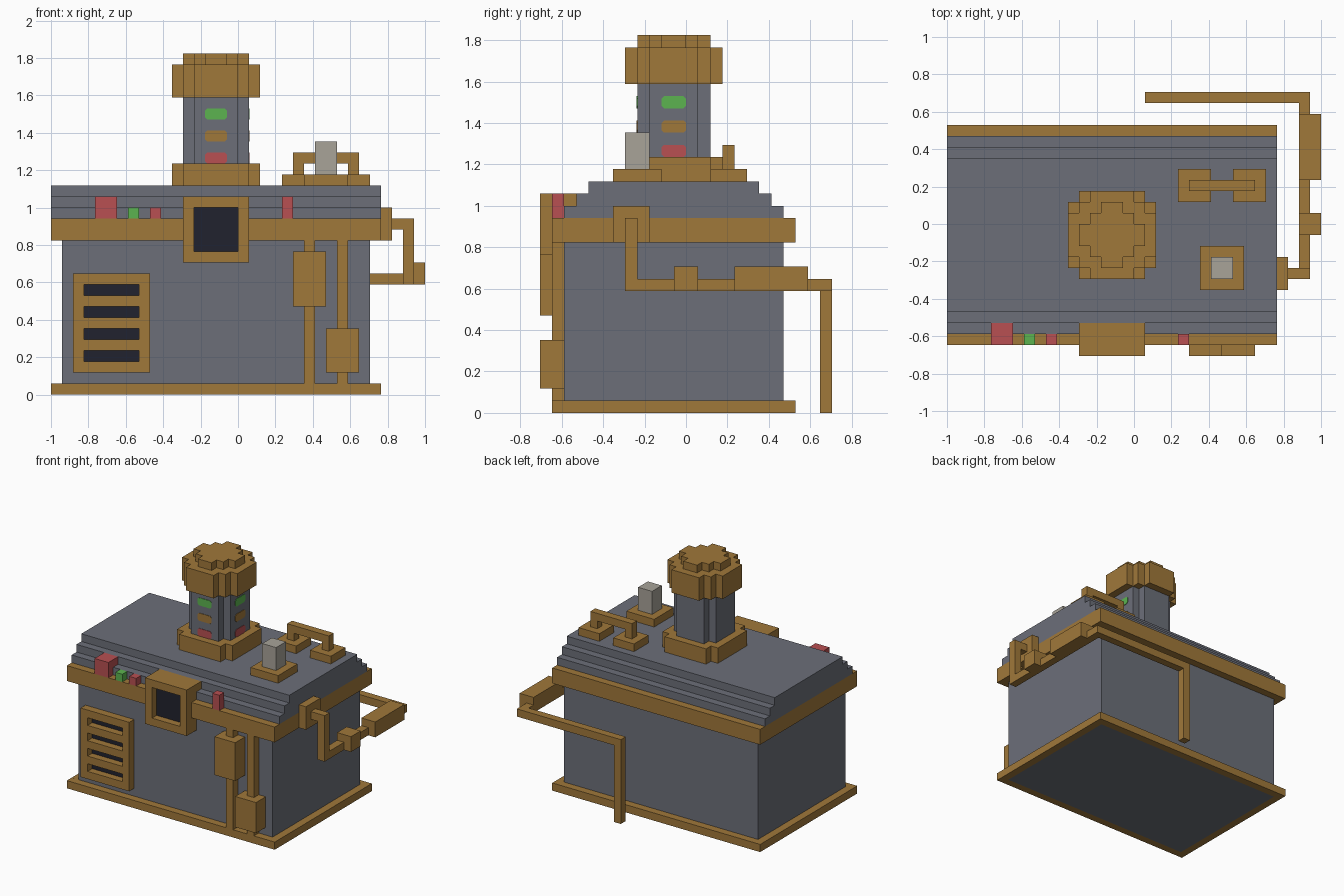
import bpy, bmesh

if "Cube" in bpy.data.objects:
    bpy.data.objects.remove(bpy.data.objects["Cube"])

V = 1 / 17  # block unit: every part sits on this grid


def material(name, rgb):
    lin = [((c / 255 + 0.055) / 1.055) ** 2.4 for c in rgb]
    m = bpy.data.materials.new(name)
    m.diffuse_color = (*lin, 1)
    m.use_nodes = True
    m.node_tree.nodes["Principled BSDF"].inputs["Base Color"].default_value = m.diffuse_color
    return m


BRASS = material("brass", (160, 120, 58))
GREY = material("steel grey", (108, 111, 121))
DARK = material("dark", (33, 34, 46))
RED = material("red", (184, 80, 82))
GREEN = material("green", (92, 180, 80))
PALE = material("pale grey", (168, 163, 153))


def finish(name, mat, bm):
    bmesh.ops.recalc_face_normals(bm, faces=bm.faces)
    bmesh.ops.scale(bm, vec=(V, V, V), verts=bm.verts)
    me = bpy.data.meshes.new(name)
    bm.to_mesh(me)
    bm.free()
    me.materials.append(mat)
    ob = bpy.data.objects.new(name, me)
    bpy.context.collection.objects.link(ob)
    return ob


def blocks(name, mat, *boxes):
    """One object from boxes given as (x0, x1, y0, y1, z0, z1) in block units."""
    bm = bmesh.new()
    for x0, x1, y0, y1, z0, z1 in boxes:
        verts = bmesh.ops.create_cube(bm, size=1)["verts"]
        for v in verts:
            v.co = (x1 if v.co.x > 0 else x0,
                    y1 if v.co.y > 0 else y0,
                    z1 if v.co.z > 0 else z0)
    return finish(name, mat, bm)


def prism(name, mat, points, push):
    bm = bmesh.new()
    face = bm.faces.new([bm.verts.new(p) for p in points])
    top = bmesh.ops.extrude_face_region(bm, geom=[face])["geom"]
    bmesh.ops.translate(bm, vec=push, verts=[g for g in top if isinstance(g, bmesh.types.BMVert)])
    return finish(name, mat, bm)


def mirror_quarter(q):
    r = q[::-1]
    return (q + [(-x, y) for x, y in r] + [(-x, -y) for x, y in q] + [(x, -y) for x, y in r])


def stepped_round(name, mat, quarter, z0, z1):
    """Blocky round slab of the tower, centred on the tower axis."""
    pts = [(x - 2, y - 1, z0) for x, y in mirror_quarter(quarter)]
    prism(name, mat, pts, (0, 0, z1 - z0))


def rim(x0, x1, y0, y1, z0, z1, t=1):
    """Four bars forming a horizontal ring."""
    return [(x0, x1, y0, y0 + t, z0, z1), (x0, x1, y1 - t, y1, z0, z1),
            (x0, x0 + t, y0 + t, y1 - t, z0, z1), (x1 - t, x1, y0 + t, y1 - t, z0, z1)]


# Cabinet body, base rim, upper band and stepped roof
blocks("cabinet_body", GREY, (-16, 12, -10, 8, 0, 14))
blocks("base_rim", BRASS, *rim(-17, 13, -11, 9, 0, 1))
blocks("upper_band", BRASS, (-17, 13, -11, 9, 14, 16))
for i in range(3):
    blocks(f"roof_step_{i + 1}", GREY, (-17, 13, -10 + i, 8 - i, 16 + i, 17 + i))

# Tower
stepped_round("tower_base", BRASS, [(4, 3), (3, 3), (3, 4)], 19, 21)
stepped_round("tower_shaft", GREY, [(3, 2), (2, 2), (2, 3)], 21, 27)
stepped_round("tower_cap", BRASS, [(4, 2), (3, 2), (3, 3), (2, 3), (2, 4)], 27, 30)
stepped_round("tower_cap_top", BRASS, [(3, 1), (2, 1), (2, 2), (1, 2), (1, 3)], 30, 31)

# Signal lights on the tower's front and right faces
light = mirror_quarter([(1, 0.3), (0.8, 0.5)])
for label, mat, z in (("red", RED, 21.5), ("amber", BRASS, 23.5), ("green", GREEN, 25.5)):
    prism(f"front_{label}_light", mat, [(a - 2, -4, z + b) for a, b in light], (0, -0.06, 0))
    prism(f"side_{label}_light", mat, [(1, a - 1, z + b) for a, b in light], (0.06, 0, 0))

# Monitor with recessed screen
blocks("monitor_frame", BRASS, (-5, 1, -11, -9, 12, 18),
       (-5, 1, -12, -11, 12, 13), (-5, 1, -12, -11, 17, 18),
       (-5, -4, -12, -11, 13, 17), (0, 1, -12, -11, 13, 17))
blocks("monitor_screen", DARK, (-4, 0, -11.06, -11, 13, 17))

# Vent grille with dark slots
blocks("vent_grille", BRASS, (-15, -14, -11, -10, 2, 11), (-9, -8, -11, -10, 2, 11),
       *[(-14, -9, -11, -10, z, z + 1) for z in range(2, 11, 2)])
blocks("vent_slots", DARK, *[(-14, -9, -10.06, -10, z, z + 1) for z in range(3, 10, 2)])

# Buttons along the band
blocks("large_red_button", RED, (-13, -11, -11, -9, 16, 18))
blocks("green_button", GREEN, (-10, -9, -11, -10, 16, 17))
blocks("small_red_button", RED, (-8, -7, -11, -10, 16, 17))
blocks("tall_red_button", RED, (4, 5, -11, -10, 16, 18))

# Front pipes with valve boxes
for n, x, z0, z1 in ((1, 6, 8, 13), (2, 9, 2, 6)):
    blocks(f"front_pipe_{n}", BRASS, (x, x + 1, -11, -10, 1, z0), (x, x + 1, -11, -10, z1, 14),
           (x - 1, x + 2, -12, -10, z0, z1))

# Roof cap and handle
blocks("roof_plug_base", BRASS, (6, 10, -6, -2, 19, 20))
blocks("roof_plug", PALE, (7, 9, -5, -3, 20, 23))
blocks("roof_handle", BRASS, (4, 7, 2, 5, 19, 20), (9, 12, 2, 5, 19, 20),
       (5, 6, 3, 4, 20, 21), (10, 11, 3, 4, 20, 21), (5, 11, 3, 4, 21, 22))

# Side pipe running around to the back
blocks("side_pipe_flange", BRASS, (13, 14, -6, -3, 14, 17))
blocks("side_pipe", BRASS, (14, 16, -5, -4, 15, 16), (15, 16, -5, -4, 10, 15),
       (15, 16, -4, -1, 10, 11), (15, 16, 1, 4, 10, 11), (15, 16, 10, 11, 10, 11))
blocks("side_pipe_joints", BRASS, (15, 17, -1, 1, 10, 12), (15, 17, 4, 10, 10, 12))
blocks("back_pipe", BRASS, (1, 16, 11, 12, 10, 11), (1, 2, 11, 12, 0, 10))
